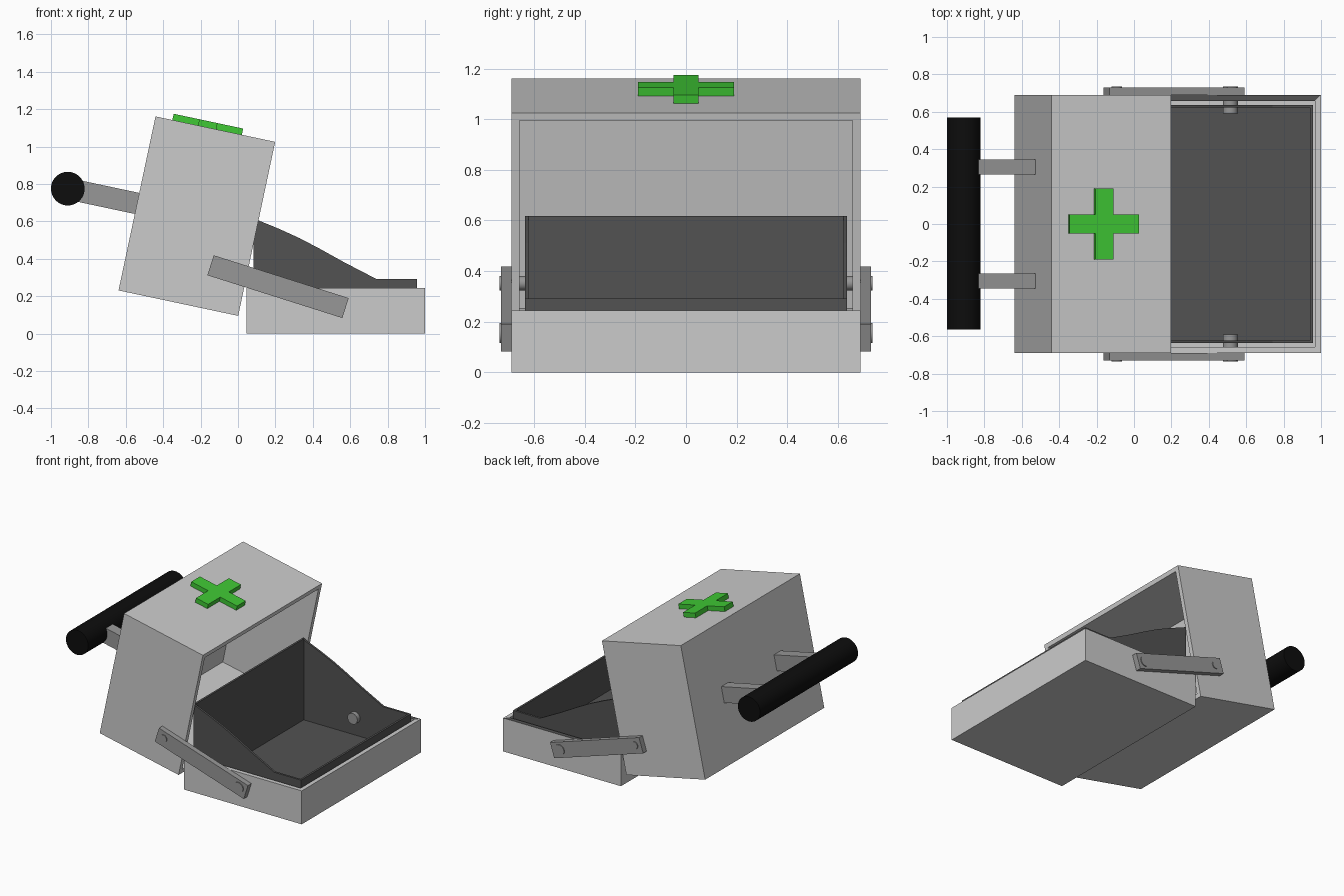
import bpy
import bmesh
import math
from mathutils import Matrix, Vector

if "Cube" in bpy.data.objects:
    bpy.data.objects.remove(bpy.data.objects["Cube"], do_unlink=True)


def material(name, r, g, b):
    m = bpy.data.materials.new(name)
    m.use_nodes = True
    m.diffuse_color = (r, g, b, 1)
    m.node_tree.nodes["Principled BSDF"].inputs["Base Color"].default_value = (r, g, b, 1)
    return m


LIGHT = material("light_grey", 0.6, 0.6, 0.6)
MID = material("mid_grey", 0.31, 0.31, 0.31)
DARK = material("dark_grey", 0.085, 0.085, 0.085)
BLACK = material("black", 0.004, 0.004, 0.004)
GREEN = material("green", 0.05, 0.58, 0.035)


def finish(name, bm, mats, matrix=Matrix()):
    bmesh.ops.recalc_face_normals(bm, faces=bm.faces[:])
    mesh = bpy.data.meshes.new(name)
    bm.to_mesh(mesh)
    bm.free()
    for m in mats:
        mesh.materials.append(m)
    ob = bpy.data.objects.new(name, mesh)
    ob.matrix_world = matrix
    bpy.context.collection.objects.link(ob)
    return ob


def box_mesh(size, centre=(0, 0, 0)):
    bm = bmesh.new()
    bmesh.ops.create_cube(bm, size=1, matrix=Matrix.Translation(centre) @ Matrix.Diagonal((*size, 1)))
    return bm


def hollow(bm, direction, wall, depth):
    """Open a box on the side facing direction; return the cavity floor."""
    face = max(bm.faces, key=lambda f: f.normal.dot(direction))
    bmesh.ops.inset_individual(bm, faces=[face], thickness=wall)
    inner = bmesh.ops.extrude_discrete_faces(bm, faces=[face])["faces"][0]
    bmesh.ops.translate(bm, verts=inner.verts, vec=-direction * depth)
    return inner


def prism(name, outline, y0, y1, mat, matrix=Matrix()):
    """Extrude an (x, z) outline along y."""
    bm = bmesh.new()
    face = bm.faces.new([bm.verts.new((x, y0, z)) for x, z in outline])
    new = bmesh.ops.extrude_face_region(bm, geom=[face])["geom"]
    bmesh.ops.translate(bm, verts=[v for v in new if isinstance(v, bmesh.types.BMVert)],
                        vec=(0, y1 - y0, 0))
    return finish(name, bm, [mat], matrix)


def rod(name, x, z, radius, y0, y1, mat, sides=32):
    bm = bmesh.new()
    bmesh.ops.create_cone(bm, cap_ends=True, segments=sides, radius1=radius, radius2=radius,
                          depth=y1 - y0, matrix=Matrix.Rotation(math.pi / 2, 4, "X"))
    ob = finish(name, bm, [mat], Matrix.Translation((x, (y0 + y1) / 2, z)))
    bpy.ops.object.select_all(action="DESELECT")
    ob.select_set(True)
    bpy.context.view_layer.objects.active = ob
    bpy.ops.object.shade_smooth_by_angle()
    return ob


# Open base tray; its rear rim is dark
bm = box_mesh((0.955, 1.38, 0.245), (0.5225, 0, 0.1225))
hollow(bm, Vector((0, 0, 1)), 0.045, 0.235)
for f in bm.faces:
    c = f.calc_center_median()
    f.material_index = int(c.z > 0.24 and c.y > 0.6)
finish("base_tray", bm, [LIGHT, DARK])

# Dark liner with falling side walls
top_edge = [(0.083, 0.618), (0.115, 0.603), (0.22, 0.56), (0.33, 0.51), (0.435, 0.455),
            (0.57, 0.38), (0.74, 0.292), (0.957, 0.292)]
side = [(0.083, 0.012), *top_edge, (0.957, 0.012)]
for label, y in (("right", -0.637), ("left", 0.622)):
    prism(f"liner_side_{label}", side, y, y + 0.015, DARK)
finish("liner_tall_wall", box_mesh((0.015, 1.245, 0.606), (0.0905, 0, 0.315)), [DARK])
finish("liner_low_wall", box_mesh((0.015, 1.245, 0.28), (0.9495, 0, 0.152)), [DARK])
finish("liner_floor", box_mesh((0.86, 1.245, 0.012), (0.52, 0, 0.018)), [DARK])

# Tilted lid, open towards the tray
tilt = Matrix.Translation((-0.22, 0, 0.628)) @ Matrix.Rotation(math.radians(12), 4, "Y")
bm = box_mesh((0.654, 1.38, 0.951))
hollow(bm, Vector((1, 0, 0)), 0.045, 0.605)
finish("lid", bm, [LIGHT], tilt)

# Raised cross on the lid
bm = bmesh.new()
w, r = 0.05, 0.19
quarter = [(r, -w), (r, w), (w, w)]
ring = []
for i in range(4):
    turn = Matrix.Rotation(i * math.pi / 2, 3, "Z")
    ring += [bm.verts.new(turn @ Vector((x, y, 0))) for x, y in quarter]
face = bm.faces.new(ring)
new = bmesh.ops.extrude_face_region(bm, geom=[face])["geom"]
bmesh.ops.translate(bm, verts=[v for v in new if isinstance(v, bmesh.types.BMVert)], vec=(0, 0, 0.035))
finish("cross", bm, [GREEN], tilt @ Matrix.Translation((-0.045, 0, 0.4745)))

# Carrying handle and its two arms
rod("handle_grip", -0.91, 0.775, 0.09, -0.565, 0.57, BLACK, 48)
for label, y in (("right", -0.305), ("left", 0.305)):
    finish(f"handle_arm_{label}", box_mesh((0.36, 0.08, 0.115), (-0.48, y, 0)), [MID], tilt)

# Hinge links and pins on both sides
link_place = Matrix.Translation((0.214, 0, 0.251)) @ Matrix.Rotation(math.radians(17.6), 4, "Y")
for label, s in (("right", -1), ("left", 1)):
    finish(f"hinge_link_{label}", box_mesh((0.757, 0.04, 0.112), (0, s * 0.71, 0)), [MID], link_place)
    for part, x, z, radius in (("lid", -0.093, 0.352, 0.028), ("tray", 0.515, 0.155, 0.04)):
        y0, y1 = sorted((s * 0.59, s * 0.736))
        rod(f"{part}_pin_{label}", x, z, radius, y0, y1, MID, 24)
